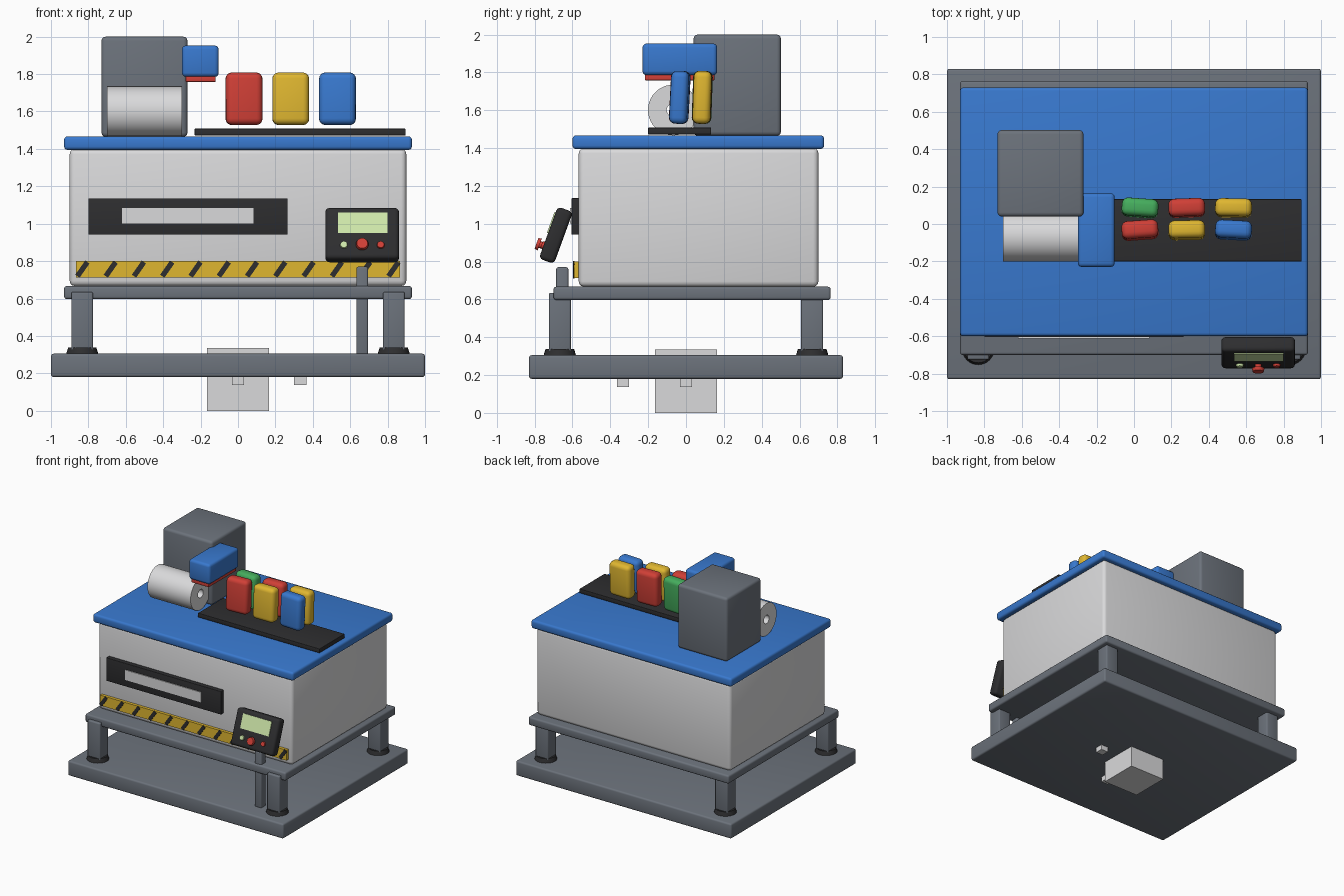
import bpy, bmesh, math
from mathutils import Matrix, Vector

old = bpy.data.objects.get("Cube")
if old:
    bpy.data.objects.remove(old, do_unlink=True)


def material(name, r, g, b):
    m = bpy.data.materials.new(name)
    m.use_nodes = True
    m.diffuse_color = (r, g, b, 1)
    m.node_tree.nodes["Principled BSDF"].inputs["Base Color"].default_value = (r, g, b, 1)
    return m


steel = material("steel_grey", 0.15, 0.17, 0.2)
light = material("light_grey", 0.7, 0.7, 0.71)
blue = material("blue", 0.04, 0.19, 0.62)
black = material("charcoal", 0.027, 0.027, 0.029)
red = material("red", 0.63, 0.05, 0.037)
yellow = material("yellow", 0.74, 0.47, 0.03)
green = material("green", 0.06, 0.42, 0.11)
screen_green = material("screen_green", 0.62, 0.8, 0.4)


def finish(name, bm, mat, matrix):
    mesh = bpy.data.meshes.new(name)
    bm.normal_update()
    bm.to_mesh(mesh)
    bm.free()
    mesh.materials.append(mat)
    ob = bpy.data.objects.new(name, mesh)
    bpy.context.collection.objects.link(ob)
    ob.matrix_world = matrix
    bpy.ops.object.select_all(action='DESELECT')
    ob.select_set(True)
    bpy.context.view_layer.objects.active = ob
    bpy.ops.object.shade_smooth_by_angle(angle=math.radians(35))
    return ob


def box(name, center, size, mat, bevel=0.0, rot=None, segments=3):
    """Box with optional rounded edges; rot is a 4x4 rotation."""
    bm = bmesh.new()
    bmesh.ops.create_cube(bm, size=1, matrix=Matrix.Diagonal((*size, 1)))
    if bevel:
        bmesh.ops.bevel(bm, geom=bm.edges[:], offset=bevel, segments=segments,
                        profile=0.5, affect='EDGES')
    return finish(name, bm, mat, Matrix.Translation(center) @ (rot or Matrix()))


def span(name, x, y, z, mat, bevel=0.0):
    """Box given by its lower and upper limits on each axis."""
    lims = (x, y, z)
    return box(name, [(a + b) / 2 for a, b in lims], [b - a for a, b in lims], mat, bevel)


def disc(name, center, r1, r2, depth, mat, rot=None):
    bm = bmesh.new()
    bmesh.ops.create_cone(bm, cap_ends=True, segments=32, radius1=r1, radius2=r2, depth=depth)
    return finish(name, bm, mat, Matrix.Translation(center) @ (rot or Matrix()))


# Base, central mount and locating blocks
span("base_plate", (-1, 1), (-0.83, 0.83), (0.18, 0.305), steel, 0.014)
span("base_mount", (-0.165, 0.165), (-0.165, 0.165), (0, 0.335), light)
for name, x, y in (("front_locator", 0, -0.333), ("side_locator", 0.333, 0)):
    box(name, (x, y, 0.167), (0.066, 0.066, 0.06), light)

# Legs with round feet
for sx, side in ((-1, "right"), (1, "left")):
    for sy, end in ((-1, "front"), (1, "back")):
        x, y = sx * 0.833, sy * 0.667
        box(f"{end}_{side}_leg", (x, y, 0.47), (0.117, 0.117, 0.33), steel, 0.01)
        disc(f"{end}_{side}_foot", (x, y, 0.321), 0.086, 0.075, 0.034, black)

# Cabinet
span("shelf_frame", (-0.93, 0.93), (-0.7, 0.765), (0.597, 0.667), steel, 0.014)
span("cabinet_body", (-0.9, 0.9), (-0.567, 0.7), (0.667, 1.4), light, 0.028)
span("cabinet_lid", (-0.93, 0.93), (-0.6, 0.73), (1.395, 1.467), blue, 0.018)

# Front slot
span("slot_surround", (-0.8, 0.265), (-0.605, -0.565), (0.942, 1.136), black, 0.004)
span("slot_window", (-0.62, 0.083), (-0.612, -0.603), (1.0, 1.084), light)

# Hazard strip with slanted bars
span("hazard_strip", (-0.865, 0.865), (-0.592, -0.565), (0.713, 0.8), yellow)
slant = Matrix.Rotation(math.radians(35), 4, 'Y')
for i in range(12):
    box(f"hazard_bar_{i + 1}", (-0.832 + i * 0.1512, -0.593, 0.757),
        (0.028, 0.009, 0.092), black, rot=slant)

# Tilted control panel on a post
span("panel_post", (0.633, 0.696), (-0.686, -0.622), (0.3, 0.77), steel, 0.01)
tilt = Matrix.Rotation(math.radians(-20), 4, 'X')
panel_center = Vector((0.664, -0.688, 0.939))
box("control_panel", panel_center, (0.394, 0.085, 0.292), black, 0.022, tilt)


def on_panel(x, out, up):
    return panel_center + tilt @ Vector((x, -0.0425 - out, up))


box("panel_screen", on_panel(0.003, 0.002, 0.054), (0.266, 0.008, 0.117), screen_green, rot=tilt)
facing = tilt @ Matrix.Rotation(math.radians(90), 4, 'X')
disc("start_button", on_panel(-0.098, 0.005, -0.072), 0.021, 0.018, 0.014, screen_green, facing)
disc("small_red_button", on_panel(0.099, 0.005, -0.072), 0.021, 0.018, 0.014, red, facing)
disc("stop_button_stem", on_panel(0, 0.01, -0.075), 0.018, 0.018, 0.03, red, facing)
disc("stop_button_cap", on_panel(0, 0.03, -0.075), 0.034, 0.029, 0.018, red, facing)

# Tower and press head
span("tower", (-0.73, -0.27), (0.04, 0.502), (1.465, 2.0), steel, 0.022)
span("press_head", (-0.3, -0.103), (-0.23, 0.165), (1.785, 1.953), blue, 0.022)
span("press_pad", (-0.28, -0.12), (-0.217, 0.15), (1.758, 1.788), red, 0.004)

# Hollow paper roll: a ring profile spun about its axis
bm = bmesh.new()
ring = [bm.verts.new((x, 0, r)) for x, r in
        ((-0.2, 0.035), (0.2, 0.035), (0.2, 0.134), (-0.2, 0.134))]
edges = [bm.edges.new((ring[i], ring[(i + 1) % 4])) for i in range(4)]
bmesh.ops.spin(bm, geom=ring + edges, axis=(1, 0, 0), cent=(0, 0, 0),
               angle=math.tau, steps=40, use_duplicate=False)
bmesh.ops.remove_doubles(bm, verts=bm.verts[:], dist=0.0005)
bmesh.ops.recalc_face_normals(bm, faces=bm.faces[:])
finish("paper_roll", bm, light, Matrix.Translation((-0.5, -0.067, 1.601)))

# Tray with two rows of soft packets, each leaning a little
span("packet_tray", (-0.232, 0.896), (-0.2, 0.133), (1.472, 1.508), black, 0.004)
rows = (("front", -0.033, -3, ((red, 4), (yellow, 1), (blue, -3))),
        ("back", 0.086, -2, ((green, -4), (red, 2), (yellow, -1))))
for row, y, lean, packets in rows:
    for i, (mat, yaw) in enumerate(packets):
        turn = Matrix.Rotation(math.radians(yaw), 4, 'Z') @ Matrix.Rotation(math.radians(lean), 4, 'X')
        box(f"{row}_packet_{i + 1}", (0.032 + i * 0.25, y, 1.668),
            (0.196, 0.095, 0.28), mat, 0.033, turn, 4)
